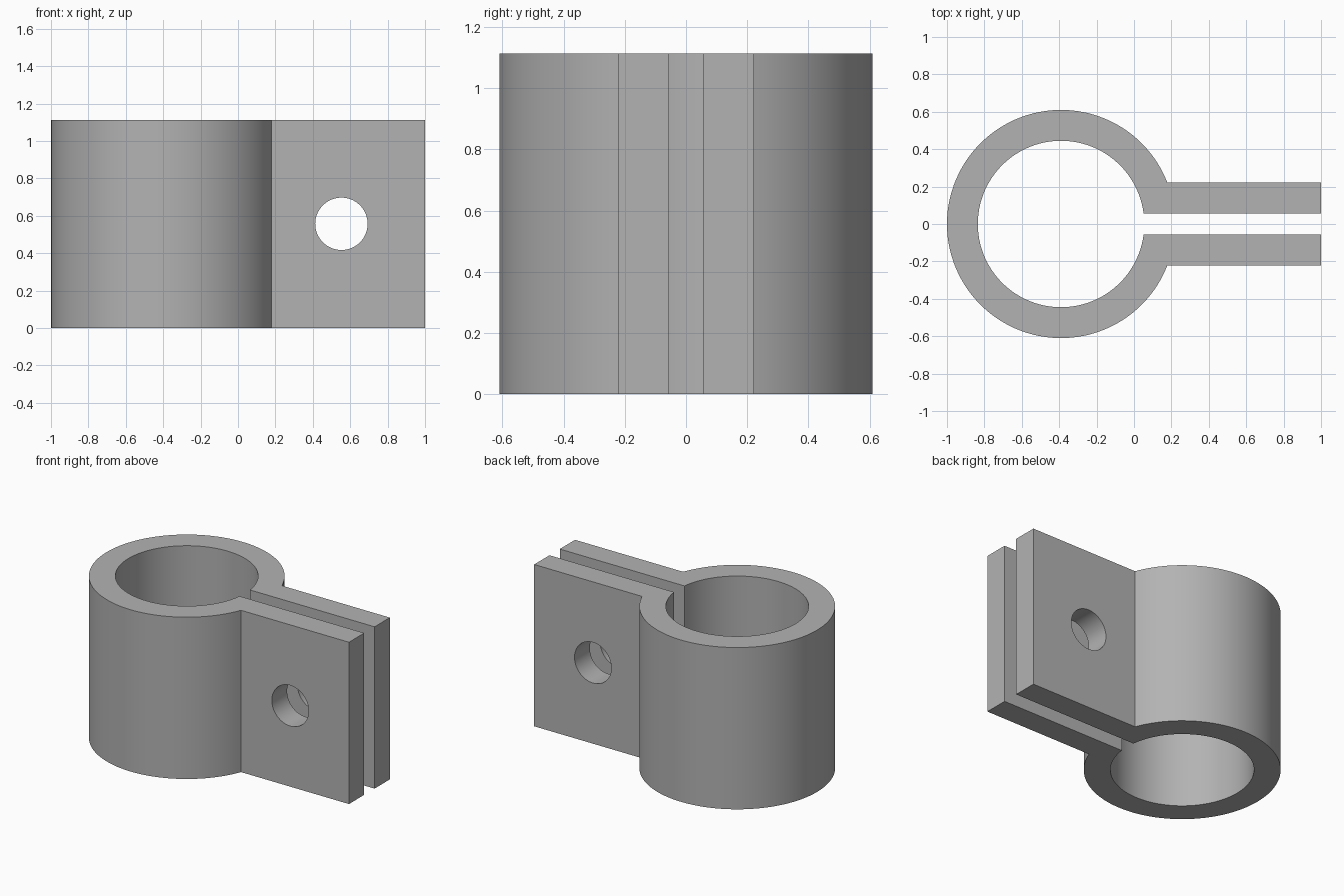
import bpy
import bmesh
import math
from mathutils import Matrix, Vector

cube = bpy.data.objects.get("Cube")
if cube:
    bpy.data.objects.remove(cube, do_unlink=True)

HEIGHT = 1.113
CENTER_X = -0.39
OUTER_R, INNER_R = 0.61, 0.445
LUG_OUT, LUG_IN, LUG_END = 0.222, 0.056, 1.0
HOLE_X, HOLE_Z, HOLE_R = 0.553, 0.557, 0.14
STEPS = 96

grey = bpy.data.materials.new("plain_grey")
grey.use_nodes = True
colour = (0.45, 0.45, 0.45, 1.0)
grey.diffuse_color = colour
grey.node_tree.nodes["Principled BSDF"].inputs["Base Color"].default_value = colour


def arc(radius, half_gap):
    """Points around the ring, open on the +x side by the given half gap."""
    start = math.asin(half_gap / radius)
    sweep = 2 * math.pi - 2 * start
    return [(CENTER_X + radius * math.cos(start + sweep * i / STEPS),
             radius * math.sin(start + sweep * i / STEPS)) for i in range(STEPS + 1)]


def make_object(name, bm):
    bmesh.ops.recalc_face_normals(bm, faces=bm.faces)
    mesh = bpy.data.meshes.new(name)
    bm.to_mesh(mesh)
    bm.free()
    mesh.materials.append(grey)
    obj = bpy.data.objects.new(name, mesh)
    bpy.context.collection.objects.link(obj)
    return obj


# Clamp body: open ring running into two parallel lugs, extruded upward
outer = [(LUG_END, LUG_OUT)] + arc(OUTER_R, LUG_OUT) + [(LUG_END, -LUG_OUT)]
inner = [(LUG_END, LUG_IN)] + arc(INNER_R, LUG_IN) + [(LUG_END, -LUG_IN)]
bm = bmesh.new()
out_v = [bm.verts.new((x, y, 0)) for x, y in outer]
in_v = [bm.verts.new((x, y, 0)) for x, y in inner]
base = [bm.faces.new((out_v[i], out_v[i + 1], in_v[i + 1], in_v[i]))
        for i in range(len(out_v) - 1)]
raised = bmesh.ops.extrude_face_region(bm, geom=base, use_keep_orig=True)
top = [v for v in raised["geom"] if isinstance(v, bmesh.types.BMVert)]
bmesh.ops.translate(bm, verts=top, vec=Vector((0, 0, HEIGHT)))
clamp = make_object("pipe_clamp", bm)

# Bolt hole through both lugs
bm = bmesh.new()
bmesh.ops.create_cone(bm, cap_ends=True, segments=64, radius1=HOLE_R, radius2=HOLE_R, depth=1,
                      matrix=Matrix.Translation((HOLE_X, 0, HOLE_Z))
                      @ Matrix.Rotation(math.pi / 2, 4, "X"))
cutter = make_object("bolt_hole_cutter", bm)
cutter.hide_render = True

cut = clamp.modifiers.new("bolt_hole", "BOOLEAN")
cut.operation = "DIFFERENCE"
cut.solver = "EXACT"
cut.object = cutter

bpy.ops.object.select_all(action="DESELECT")
clamp.select_set(True)
bpy.context.view_layer.objects.active = clamp
bpy.ops.object.modifier_apply(modifier=cut.name)
bpy.data.objects.remove(cutter, do_unlink=True)

# Smooth curved walls with crisp edges
bpy.ops.object.shade_smooth_by_angle(angle=math.radians(30))
